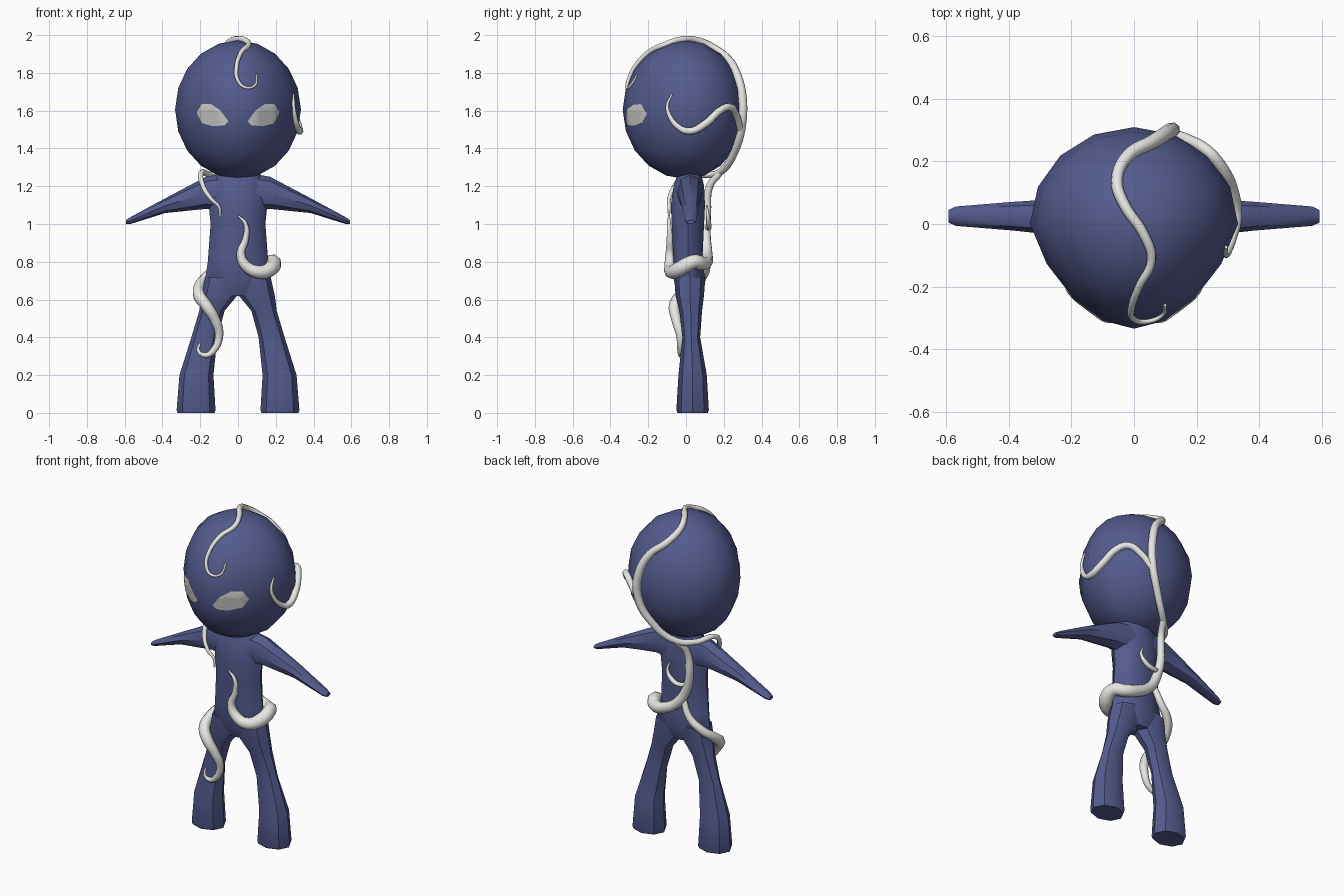
import bpy, bmesh, math
from mathutils import Vector
from mathutils.bvhtree import BVHTree

cube = bpy.data.objects.get("Cube")
if cube:
    bpy.data.objects.remove(cube, do_unlink=True)


def material(name, colour):
    mat = bpy.data.materials.new(name)
    mat.use_nodes = True
    mat.diffuse_color = (*colour, 1)
    mat.node_tree.nodes["Principled BSDF"].inputs["Base Color"].default_value = (*colour, 1)
    return mat


blue = material("slate blue", (0.09, 0.105, 0.27))
white = material("vine white", (0.8, 0.8, 0.77))
grey = material("eye grey", (0.62, 0.62, 0.6))


def finish(name, bm, mat, angle):
    """Turn a bmesh into a shaded, coloured object."""
    bmesh.ops.recalc_face_normals(bm, faces=bm.faces)
    mesh = bpy.data.meshes.new(name)
    bm.to_mesh(mesh)
    bm.free()
    mesh.materials.append(mat)
    obj = bpy.data.objects.new(name, mesh)
    bpy.context.collection.objects.link(obj)
    bpy.ops.object.select_all(action="DESELECT")
    obj.select_set(True)
    bpy.context.view_layer.objects.active = obj
    bpy.ops.object.shade_smooth_by_angle(angle=math.radians(angle))
    return obj


def loft(name, rings, sides, along_x=False, side=1):
    """Skin a row of elliptical rings: centre x, y, z and the two radii."""
    bm = bmesh.new()
    rows = []
    for x, y, z, a, b in rings:
        row = []
        for i in range(sides):
            t = math.tau * i / sides
            u, v = a * math.cos(t), b * math.sin(t)
            p = (x, y + v, z + u) if along_x else (x + u, y + v, z)
            row.append(bm.verts.new((side * p[0], p[1], p[2])))
        rows.append(row)
    for low, high in zip(rows, rows[1:]):
        for i in range(sides):
            j = (i + 1) % sides
            bm.faces.new((low[i], low[j], high[j], high[i]))
    bm.faces.new(rows[0])
    bm.faces.new(rows[-1])
    return finish(name, bm, blue, 40)


# Head: a faceted ball, narrowed toward the face
bm = bmesh.new()
bmesh.ops.create_uvsphere(bm, u_segments=16, v_segments=10, radius=1)
for v in bm.verts:
    y = v.co.y * (0.335 if v.co.y < 0 else 0.31)
    squeeze = 1 + 0.73 * min(y, 0)
    v.co = (v.co.x * 0.333 * squeeze, y, 1.605 + v.co.z * 0.367)
bmesh.ops.recalc_face_normals(bm, faces=bm.faces)
head_tree = BVHTree.FromBMesh(bm)
finish("head", bm, blue, 50)

# Torso
loft("torso", [
    (0, 0.02, 0.62, 0.09, 0.06),
    (0, 0.02, 0.7, 0.175, 0.088),
    (0, 0.01, 0.8, 0.16, 0.08),
    (0, 0.01, 1.0, 0.145, 0.09),
    (0, 0.01, 1.1, 0.155, 0.095),
    (0, 0.015, 1.2, 0.15, 0.085),
    (0, 0.02, 1.28, 0.11, 0.06)], 10)

# Legs and arms, mirrored
leg = [
    (0.222, 0.035, 0, 0.098, 0.08),
    (0.222, 0.035, 0.015, 0.103, 0.086),
    (0.22, 0.035, 0.2, 0.09, 0.075),
    (0.178, 0.028, 0.4, 0.069, 0.047),
    (0.138, 0.025, 0.54, 0.067, 0.06),
    (0.1, 0.02, 0.62, 0.095, 0.075),
    (0.085, 0.02, 0.72, 0.088, 0.083)]
arm = [
    (0.06, 0.02, 1.17, 0.1, 0.075),
    (0.17, 0.02, 1.165, 0.085, 0.065),
    (0.385, 0.025, 1.097, 0.039, 0.046),
    (0.57, 0.025, 1.018, 0.018, 0.031),
    (0.594, 0.025, 1.01, 0.011, 0.02)]
for side, word in ((1, "left"), (-1, "right")):
    loft(word + "_leg", leg, 8, side=side)
    loft(word + "_arm", arm, 8, along_x=True, side=side)

# Eyes: thin plates laid on the face
eye = [(0.05, 1.545), (0.09, 1.6), (0.14, 1.635), (0.195, 1.633),
       (0.217, 1.585), (0.19, 1.535), (0.13, 1.518), (0.07, 1.523)]
mid_x = sum(p[0] for p in eye) / len(eye)
mid_z = sum(p[1] for p in eye) / len(eye)


def on_face(x, z):
    hit, normal, _, _ = head_tree.ray_cast(Vector((x, -1, z)), Vector((0, 1, 0)))
    return hit + normal * 0.005


for side, word in ((1, "left"), (-1, "right")):
    bm = bmesh.new()
    rows = []
    for s in (0.25, 0.5, 0.75, 1):
        row = []
        for i, (x, z) in enumerate(eye):
            nx, nz = eye[(i + 1) % len(eye)]
            for px, pz in ((x, z), ((x + nx) / 2, (z + nz) / 2)):
                px, pz = mid_x + (px - mid_x) * s, mid_z + (pz - mid_z) * s
                row.append(bm.verts.new(on_face(side * px, pz)))
        rows.append(row)
    for inner, outer in zip(rows, rows[1:]):
        for i in range(len(inner)):
            j = (i + 1) % len(inner)
            bm.faces.new((inner[i], inner[j], outer[j], outer[i]))
    bm.faces.new(rows[0])
    bm.normal_update()
    if sum(f.normal.y for f in bm.faces) > 0:
        bmesh.ops.reverse_faces(bm, faces=bm.faces)
    mesh = bpy.data.meshes.new(word + "_eye")
    bm.to_mesh(mesh)
    bm.free()
    mesh.materials.append(grey)
    bpy.context.collection.objects.link(bpy.data.objects.new(word + "_eye", mesh))


def vine(name, points, start, middle, end, peak=0.5):
    """A tapered tendril; points beside the head are laid on its surface."""
    curve = bpy.data.curves.new(name, "CURVE")
    curve.dimensions = "3D"
    curve.bevel_depth = 1
    curve.bevel_resolution = 2
    curve.resolution_u = 5
    curve.use_fill_caps = True
    spline = curve.splines.new("BEZIER")
    spline.bezier_points.add(len(points) - 1)
    for i, (bp, p) in enumerate(zip(spline.bezier_points, points)):
        t = i / (len(points) - 1)
        if t < peak:
            r = start + (middle - start) * t / peak
        else:
            r = middle + (end - middle) * (t - peak) / (1 - peak)
        p = Vector(p)
        if p.z > 1.29:
            hit, normal, _, _ = head_tree.find_nearest(p)
            p = hit + normal * r * 0.7
        bp.co = p
        bp.radius = r
        bp.handle_left_type = bp.handle_right_type = "AUTO"
    curve.materials.append(white)
    bpy.context.collection.objects.link(bpy.data.objects.new(name, curve))


# Main vine: forehead curl, over the crown, down the back, over a shoulder
vine("main_vine", [
    (0.115, -0.28, 1.8), (0.095, -0.32, 1.745), (0.04, -0.335, 1.735),
    (-0.01, -0.33, 1.78), (-0.015, -0.3, 1.85), (0.02, -0.21, 1.92),
    (0.06, -0.12, 1.96), (0.03, -0.03, 1.98), (-0.03, 0.06, 1.97),
    (-0.055, 0.14, 1.94), (-0.02, 0.22, 1.88), (0.06, 0.27, 1.81),
    (0.11, 0.3, 1.7), (0.12, 0.31, 1.54), (0.05, 0.27, 1.38),
    (-0.06, 0.18, 1.275), (-0.14, 0.1, 1.26), (-0.195, 0.0, 1.27),
    (-0.185, -0.06, 1.2), (-0.14, -0.09, 1.13), (-0.1, -0.09, 1.09),
    (-0.095, -0.09, 1.04)], 0.005, 0.025, 0.006, 0.6)

# Branch round the left side of the head
vine("side_vine", [
    (0.12, 0.31, 1.5), (0.18, 0.28, 1.57), (0.24, 0.24, 1.62),
    (0.28, 0.18, 1.6), (0.31, 0.1, 1.53), (0.335, 0.02, 1.49),
    (0.34, -0.05, 1.51), (0.33, -0.1, 1.57), (0.32, -0.11, 1.63),
    (0.31, -0.08, 1.69)], 0.018, 0.021, 0.005)

# Branch down the spine, round the left hip and up the belly
vine("hip_vine", [
    (-0.06, 0.18, 1.27), (-0.09, 0.125, 1.2), (-0.1, 0.11, 1.06),
    (-0.07, 0.105, 0.94), (-0.02, 0.11, 0.86), (0.06, 0.11, 0.81),
    (0.14, 0.09, 0.79), (0.185, 0.04, 0.8), (0.175, -0.03, 0.765),
    (0.12, -0.075, 0.745), (0.045, -0.085, 0.775), (0.015, -0.085, 0.84),
    (0.04, -0.085, 0.92), (0.04, -0.09, 1.0), (0.0, -0.09, 1.045)],
    0.018, 0.042, 0.005, 0.57)

# Small curl on the back
vine("back_curl", [
    (-0.085, 0.105, 0.99), (-0.04, 0.12, 0.98), (0.015, 0.12, 1.0),
    (0.045, 0.115, 1.05), (0.025, 0.11, 1.1)], 0.014, 0.014, 0.004)

# Branch winding round the right leg
vine("leg_vine", [
    (-0.05, 0.1, 0.9), (-0.1, 0.11, 0.79), (-0.17, 0.085, 0.72),
    (-0.205, 0.03, 0.67), (-0.205, -0.03, 0.62), (-0.165, -0.06, 0.565),
    (-0.12, -0.05, 0.49), (-0.1, -0.03, 0.41), (-0.13, -0.028, 0.33),
    (-0.175, -0.025, 0.305), (-0.21, -0.02, 0.33), (-0.2, -0.02, 0.37)],
    0.017, 0.034, 0.005, 0.4)
